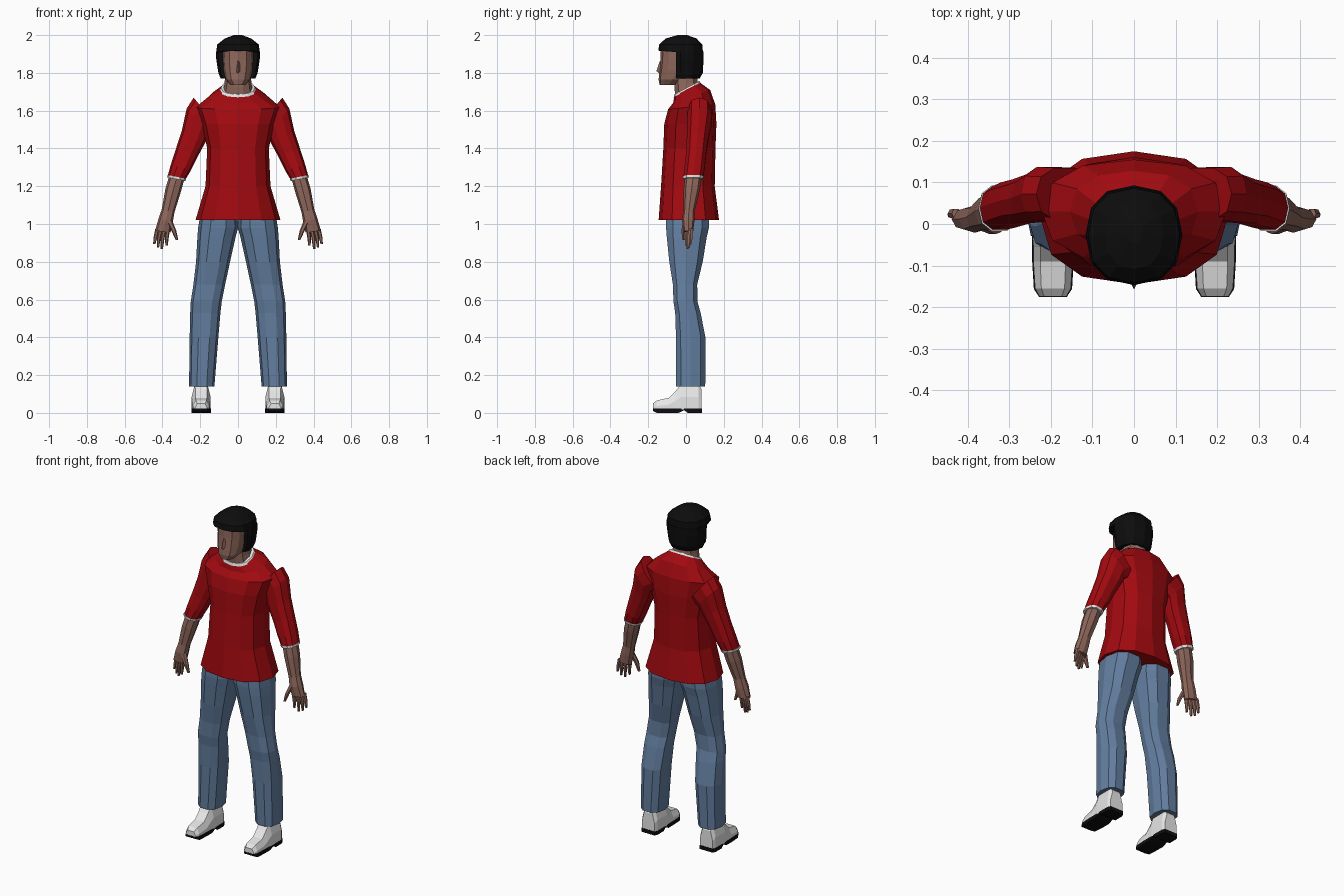
import bpy, bmesh, math


def material(name, rgb):
    m = bpy.data.materials.new(name)
    m.diffuse_color = (*rgb, 1)
    return m


RED = material("shirt red", (0.36, 0.003, 0.005))
DENIM = material("denim blue", (0.125, 0.21, 0.35))
SKIN = material("brown skin", (0.27, 0.135, 0.105))
BLACK = material("black", (0.004, 0.004, 0.004))
WHITE = material("white", (0.8, 0.8, 0.8))


def loft(name, rings, mat, mirror=False):
    """Skin a list of equal-length point rings into a closed flat-shaded part."""
    bm = bmesh.new()
    vs = [[bm.verts.new(p) for p in r] for r in rings]
    n = len(vs[0])
    for a, b in zip(vs, vs[1:]):
        for i in range(n):
            j = (i + 1) % n
            bm.faces.new((a[i], a[j], b[j], b[i]))
    bm.faces.new(vs[0])
    bm.faces.new(vs[-1])
    bmesh.ops.recalc_face_normals(bm, faces=bm.faces)
    me = bpy.data.meshes.new(name)
    bm.to_mesh(me)
    bm.free()
    me.materials.append(mat)
    ob = bpy.data.objects.new(name, me)
    bpy.context.collection.objects.link(ob)
    if mirror:
        ob.modifiers.new("mirror", 'MIRROR').use_mirror_merge = False
    return ob


def ring(x, y, z, rx, ry, sx=0.0, sy=0.0, n=12, p=0.85):
    """Soft-cornered oval; sx and sy slope it along x and y."""
    pts = []
    for i in range(n):
        t = 2 * math.pi * i / n
        c, s = math.cos(t), math.sin(t)
        dx = rx * math.copysign(abs(c) ** p, c)
        dy = ry * math.copysign(abs(s) ** p, s)
        pts.append((x + dx, y + dy, z + sx * dx + sy * dy))
    return pts


def tube(name, sections, mat, mirror=False, n=12, p=0.85):
    return loft(name, [ring(*s, n=n, p=p) for s in sections], mat, mirror)


# Shirt body and collar trim
tube("shirt_body", [
    (0, 0.015, 1.02, 0.225, 0.16),
    (0, 0.010, 1.20, 0.172, 0.142),
    (0, 0.018, 1.40, 0.163, 0.138),
    (0, 0.023, 1.53, 0.192, 0.138),
    (0, 0.030, 1.62, 0.222, 0.125, 0, 0.1),
    (0, 0.030, 1.675, 0.155, 0.098, 0, 0.35),
    (0, 0.005, 1.715, 0.092, 0.066, 0, 0.54)], RED)
tube("collar_trim", [
    (0, 0.006, 1.709, 0.097, 0.071, 0, 0.54),
    (0, 0.005, 1.722, 0.090, 0.066, 0, 0.54)], WHITE)

# Sleeves and cuffs
tube("sleeve", [
    (0.165, 0.072, 1.585, 0.070, 0.066, 1.2),
    (0.212, 0.072, 1.545, 0.060, 0.068, 1.1),
    (0.237, 0.062, 1.46, 0.060, 0.060, 0.6),
    (0.270, 0.055, 1.38, 0.058, 0.055, 0.35),
    (0.302, 0.046, 1.30, 0.054, 0.056, 0.25),
    (0.325, 0.038, 1.245, 0.047, 0.054, 0.2)], RED, True, n=10)
tube("cuff_trim", [
    (0.324, 0.038, 1.250, 0.050, 0.057, 0.2),
    (0.327, 0.037, 1.237, 0.048, 0.055, 0.2)], WHITE, True, n=10)

# Forearm running into the palm
tube("forearm_and_palm", [
    (0.320, 0.040, 1.26, 0.040, 0.044, 0.2),
    (0.343, 0.030, 1.18, 0.041, 0.043, 0.2),
    (0.370, 0.016, 1.07, 0.034, 0.030, 0.2),
    (0.383, 0.012, 1.02, 0.038, 0.033, 0.2),
    (0.398, 0.012, 0.96, 0.041, 0.026, 0.1)], SKIN, True, n=8)

# Four fingers and the thumb
for i, (tip_x, tip_z) in enumerate([(0.378, 0.885), (0.403, 0.868),
                                    (0.424, 0.875), (0.443, 0.895)]):
    bx, by = 0.370 + 0.019 * i, 0.004 + 0.007 * i
    tube(f"finger_{i + 1}", [
        (bx, by, 0.975, 0.011, 0.013),
        ((bx + tip_x) / 2 + 0.003, by, 0.925, 0.010, 0.011),
        (tip_x, by - 0.003, tip_z, 0.006, 0.007)], SKIN, True, n=6)
tube("thumb", [
    (0.365, 0.000, 1.02, 0.016, 0.016),
    (0.340, -0.012, 0.965, 0.013, 0.014),
    (0.323, -0.012, 0.915, 0.007, 0.008)], SKIN, True, n=6)

# Trouser legs
tube("trouser_leg", [
    (0.100, 0.010, 1.08, 0.095, 0.118),
    (0.105, 0.008, 0.98, 0.106, 0.118),
    (0.114, 0.004, 0.93, 0.101, 0.110),
    (0.132, 0.000, 0.80, 0.090, 0.092),
    (0.152, -0.005, 0.68, 0.084, 0.067),
    (0.168, -0.003, 0.59, 0.082, 0.066),
    (0.173, 0.010, 0.53, 0.080, 0.070),
    (0.180, 0.025, 0.40, 0.076, 0.081),
    (0.192, 0.025, 0.14, 0.067, 0.080)], DENIM, True, n=10, p=0.8)

# Shoes, lofted from toe to heel: y, half width, height
CX = 0.195
steps = [(-0.175, 0.032, 0.050), (-0.155, 0.043, 0.066),
         (-0.090, 0.047, 0.080), (-0.055, 0.047, 0.115),
         (-0.025, 0.050, 0.155), (0.065, 0.050, 0.155),
         (0.083, 0.042, 0.125)]
loft("shoe_upper", [[(CX + k * w, y, z) for k, z in
                     ((-1, 0.018), (-1, h * 0.55), (-0.65, h),
                      (0.65, h), (1, h * 0.55), (1, 0.018))]
                    for y, w, h in steps], WHITE, True)
soles = [(-0.176, 0.033, 0.010), (-0.156, 0.046, 0), (-0.090, 0.050, 0),
         (-0.040, 0.050, 0), (-0.010, 0.050, 0.014), (0.010, 0.052, 0),
         (0.068, 0.052, 0), (0.086, 0.043, 0)]
loft("shoe_sole", [[(CX - w, y, b), (CX - w, y, 0.022),
                    (CX + w, y, 0.022), (CX + w, y, b)]
                   for y, w, b in soles], BLACK, True)

# Neck, head and nose
tube("neck", [
    (0, 0.004, 1.69, 0.082, 0.062, 0, 0.5),
    (0, 0.000, 1.74, 0.072, 0.064, 0, 0.3),
    (0, -0.005, 1.82, 0.064, 0.062)], SKIN, n=10)
tube("head", [
    (0, -0.090, 1.737, 0.040, 0.050),
    (0, -0.070, 1.765, 0.065, 0.075),
    (0, -0.045, 1.815, 0.077, 0.095),
    (0, -0.035, 1.870, 0.082, 0.100),
    (0, -0.030, 1.930, 0.084, 0.104)], SKIN)
loft("nose", [[(-0.016, -0.125, z), (0, yt, z + 0.004), (0.016, -0.125, z)]
              for z, yt in ((1.795, -0.142), (1.806, -0.157),
                            (1.860, -0.138))], SKIN)

# Hair: full cap above, sides and back cut off behind the face below
tube("hair_cap", [
    (0, -0.028, 1.908, 0.116, 0.119, 0, -0.08),
    (0, -0.028, 1.950, 0.110, 0.114),
    (0, -0.026, 1.982, 0.070, 0.082),
    (0, -0.020, 2.000, 0.022, 0.025)], BLACK)
lower = [ring(0, -0.028, z, rx, ry) for z, rx, ry in
         ((1.770, 0.092, 0.100), (1.800, 0.104, 0.117),
          (1.870, 0.115, 0.121), (1.912, 0.117, 0.121))]
loft("hair_sides", [[(x, max(y, -0.053), z) for x, y, z in r]
                    for r in lower], BLACK)
